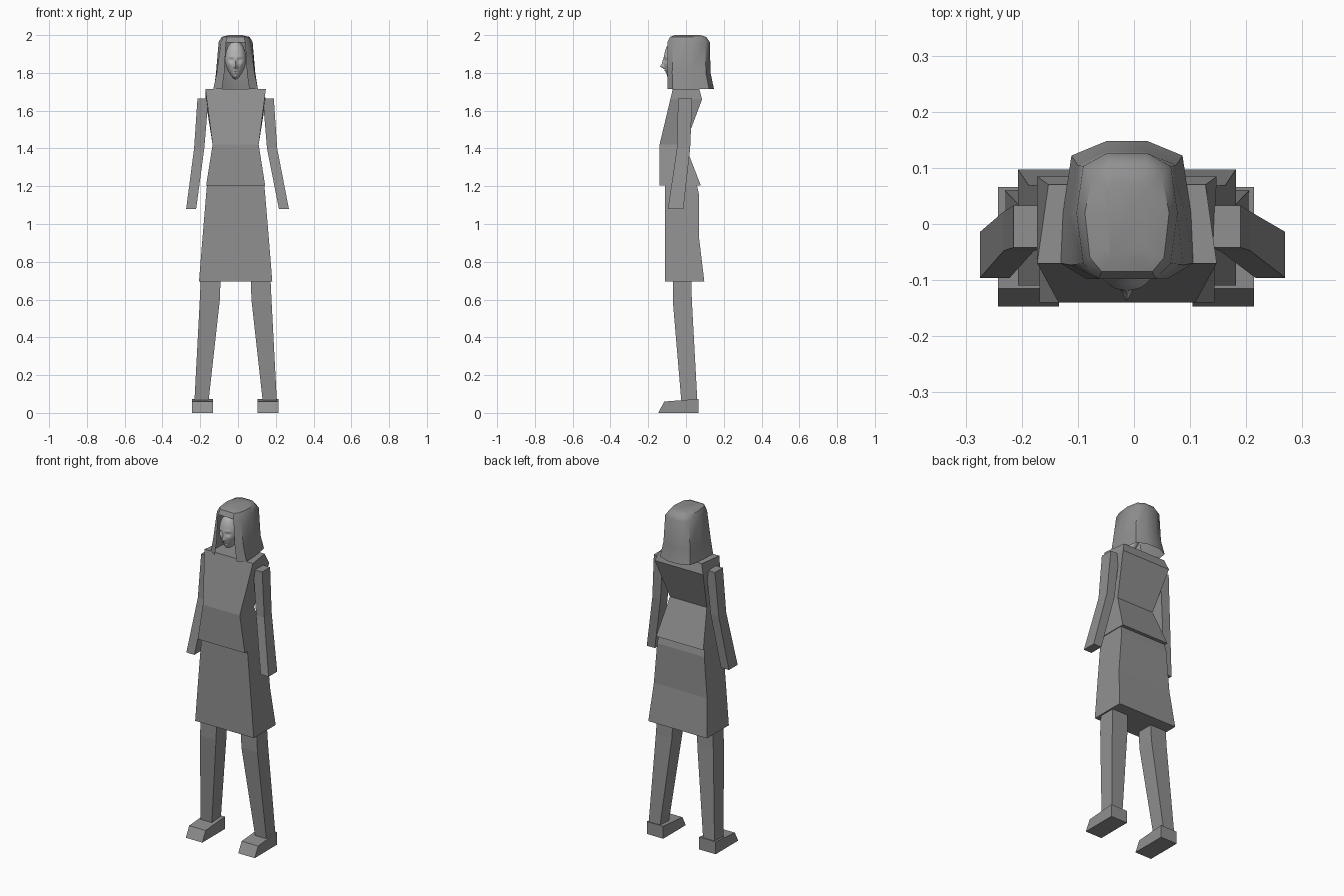
import bpy, bmesh, math
from mathutils import Vector

cube = bpy.data.objects.get("Cube")
if cube:
    bpy.data.objects.remove(cube, do_unlink=True)

CX = -0.0125  # body midline


def material(name, value):
    m = bpy.data.materials.new(name)
    m.use_nodes = True
    col = (value, value, value, 1)
    m.diffuse_color = col
    bsdf = m.node_tree.nodes["Principled BSDF"]
    bsdf.inputs["Base Color"].default_value = col
    bsdf.inputs["Roughness"].default_value = 0.8
    return m


GREY = material("mid grey", 0.28)
PALE = material("pale grey", 0.46)


def finish(name, bm, mat, smooth=None):
    bmesh.ops.recalc_face_normals(bm, faces=bm.faces)
    me = bpy.data.meshes.new(name)
    bm.to_mesh(me)
    bm.free()
    me.materials.append(mat)
    ob = bpy.data.objects.new(name, me)
    bpy.context.collection.objects.link(ob)
    if smooth:
        bpy.ops.object.select_all(action='DESELECT')
        ob.select_set(True)
        bpy.context.view_layer.objects.active = ob
        bpy.ops.object.shade_smooth_by_angle(angle=math.radians(smooth))
    return ob


def loft(name, rings, mat=GREY):
    """Closed solid through rings of points, from first to last."""
    bm = bmesh.new()
    loops = [[bm.verts.new(p) for p in r] for r in rings]
    n = len(loops[0])
    for a, b in zip(loops, loops[1:]):
        for i in range(n):
            j = (i + 1) % n
            bm.faces.new((a[i], a[j], b[j], b[i]))
    bm.faces.new(loops[0])
    bm.faces.new(loops[-1])
    return finish(name, bm, mat)


def box_ring(x0, x1, y0, y1, z):
    return [(x0, y0, z), (x1, y0, z), (x1, y1, z), (x0, y1, z)]


def trapezoid(front, back, y0, y1, z):
    return [(CX - front, y0, z), (CX + front, y0, z),
            (CX + back, y1, z), (CX - back, y1, z)]


# Torso and skirt: half width front, half width back, y front, y back, z
loft("torso", [trapezoid(*r) for r in (
    (0.156, 0.156, -0.14, 0.078, 1.205),
    (0.122, 0.122, -0.14, -0.005, 1.42),
    (0.153, 0.160, -0.083, 0.085, 1.66),
    (0.160, 0.140, -0.07, 0.07, 1.715))])
loft("skirt", [trapezoid(*r) for r in (
    (0.194, 0.194, -0.11, 0.097, 0.695),
    (0.176, 0.176, -0.11, 0.07, 0.92),
    (0.156, 0.156, -0.11, 0.068, 1.16),
    (0.152, 0.152, -0.11, 0.058, 1.205))])

# Limbs: inner x, outer x, y front, y back, z
ARM = ((0.144, 0.202, -0.042, 0.033, 1.665),
       (0.166, 0.220, -0.048, 0.022, 1.40),
       (0.209, 0.262, -0.096, -0.014, 1.08))
LEG = ((0.080, 0.185, -0.07, 0.028, 0.70),
       (0.084, 0.190, -0.07, 0.031, 0.595),
       (0.143, 0.218, -0.025, 0.06, 0.065))

for side, label in ((-1, "right"), (1, "left")):
    def limb(rows, splay=0.0):
        return [box_ring(CX + side * (i + s), CX + side * (o + s), f, b, z)
                for k, (i, o, f, b, z) in enumerate(rows)
                for s in [splay if k == 2 else 0]]

    loft(label + "_arm", limb(ARM, 0.02 if side > 0 else 0.0))
    loft(label + "_leg", limb(LEG))

    # Shoe: side profile swept across its width
    profile = ((-0.147, 0), (-0.115, 0.06), (0.066, 0.074), (0.066, 0))
    loft(label + "_shoe", [[(CX - 0.002 + side * w, y, z) for y, z in profile]
                           for w in (0.119, 0.228)])

# Hair: open-fronted shell; half outlines run from face opening to the back
HAIR = (
    (1.715, ((0.072, -0.098), (0.118, -0.07), (0.114, 0.02), (0.099, 0.122), (0.036, 0.148))),
    (1.80, ((0.060, -0.098), (0.100, -0.073), (0.104, 0.02), (0.088, 0.105), (0.036, 0.130))),
    (1.962, ((0.051, -0.098), (0.078, -0.07), (0.090, 0.02), (0.078, 0.103), (0.036, 0.126))),
    (1.99, ((0.045, -0.085), (0.066, -0.06), (0.075, 0.02), (0.062, 0.085), (0.033, 0.108))),
    (2.0, ((0.028, -0.06), (0.032, -0.045), (0.034, 0.02), (0.032, 0.06), (0.026, 0.075))),
)
bm = bmesh.new()
loops = []
for z, half in HAIR:
    outline = [(x, y) for x, y in half] + [(-x, y) for x, y in reversed(half)]
    loops.append([bm.verts.new((CX + x, y, z)) for x, y in outline])
for k, (a, b) in enumerate(zip(loops, loops[1:])):
    count = len(a) if k >= 2 else len(a) - 1  # fringe closes above the face
    for i in range(count):
        j = (i + 1) % len(a)
        bm.faces.new((a[i], a[j], b[j], b[i]))
bm.faces.new(loops[-1])
finish("hair", bm, GREY, 40)

# Face: egg shape with sculpted features


def bump(x, z, px, pz, sx, sz):
    return math.exp(-((x - px) / sx) ** 2 - ((z - pz) / sz) ** 2)


bm = bmesh.new()
bmesh.ops.create_uvsphere(bm, u_segments=64, v_segments=48, radius=1)
for v in bm.verts:
    d = Vector(v.co)
    jaw = 1 - 0.36 * max(0, -d.z) ** 1.5
    x, z = d.x * 0.056 * jaw, 1.868 + d.z * 0.103
    depth = abs(d.y) ** 0.8
    y = -0.05 + (-0.067 if d.y < 0 else 0.06) * depth
    if d.y < 0:
        ax = abs(x)
        out = 0.020 * bump(ax, z, 0, 1.834, 0.008, 0.011)    # nose tip
        out += 0.009 * bump(ax, z, 0, 1.856, 0.006, 0.020)   # nose bridge
        out += 0.005 * bump(ax, z, 0.009, 1.829, 0.004, 0.005)  # nostrils
        out -= 0.011 * bump(ax, z, 0.021, 1.868, 0.012, 0.008)  # eye sockets
        out += 0.007 * bump(ax, z, 0.021, 1.867, 0.007, 0.004)  # eyelids
        out += 0.004 * bump(ax, z, 0.022, 1.884, 0.016, 0.005)  # brows
        out += 0.006 * bump(ax, z, 0, 1.810, 0.013, 0.004)   # upper lip
        out += 0.006 * bump(ax, z, 0, 1.799, 0.011, 0.004)   # lower lip
        out -= 0.005 * bump(ax, z, 0, 1.8045, 0.015, 0.002)  # mouth line
        out += 0.008 * bump(ax, z, 0, 1.780, 0.014, 0.010)   # chin
        out += 0.003 * bump(ax, z, 0.030, 1.845, 0.010, 0.012)  # cheeks
        y -= out
    v.co = (CX + x, y, z)
finish("face", bm, PALE, 80)
